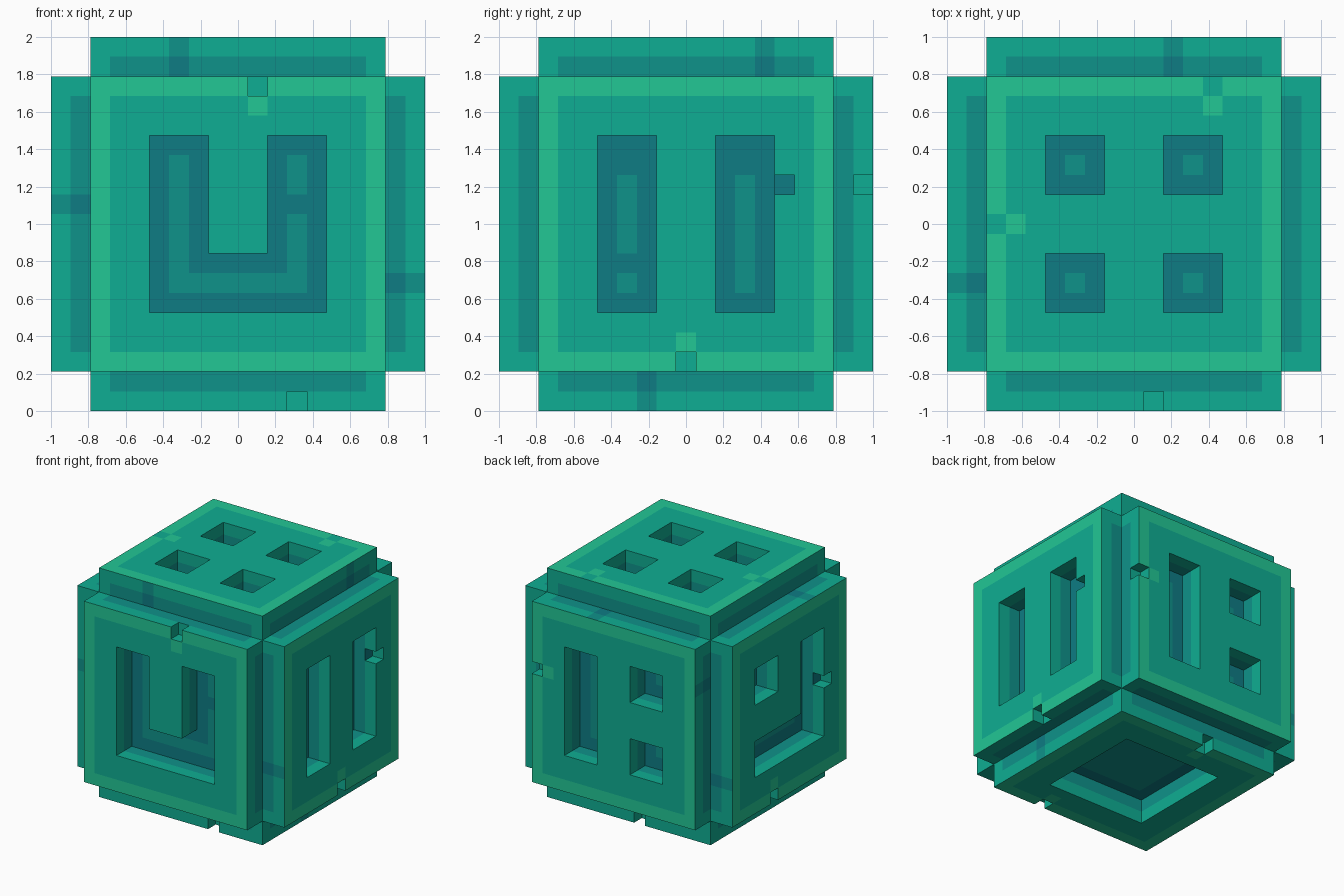
import bpy
import bmesh
from mathutils import Matrix, Vector

cube = bpy.data.objects.get("Cube")
if cube:
    bpy.data.objects.remove(cube, do_unlink=True)

UNIT = 2 / 19            # the cube is 19 units wide
EDGE = 7                 # outermost cell of a 15 x 15 panel
LIGHT, TEAL, MID, DARK = range(4)


def linear(c):
    return c / 12.92 if c <= 0.04045 else ((c + 0.055) / 1.055) ** 2.4


def make_material(name, hex_colour):
    rgb = [linear(int(hex_colour[i:i + 2], 16) / 255) for i in (0, 2, 4)]
    mat = bpy.data.materials.new(name)
    mat.use_nodes = True
    mat.diffuse_color = (*rgb, 1)
    bsdf = mat.node_tree.nodes["Principled BSDF"]
    bsdf.inputs["Base Color"].default_value = (*rgb, 1)
    bsdf.inputs["Roughness"].default_value = 0.8
    return mat


MATERIALS = [make_material("light_green", "22c795"),
             make_material("teal", "0fae93"),
             make_material("mid_teal", "0f928a"),
             make_material("dark_teal", "0e7c84")]


def block(u0, u1, v0, v1):
    """All cells in a rectangle, ends included."""
    return {(u, v) for u in range(u0, u1 + 1) for v in range(v0, v1 + 1)}


def inward(cell):
    """The neighbour one step away from the panel edge."""
    return tuple(c - (c > 0) + (c < 0) if abs(c) == EDGE else c for c in cell)


def make_panel(name, u_axis, v_axis, hole, notches=(), nicks=(),
               worn=(), spots=(), gaps=()):
    """Raised panel with a recessed hole, edge notches and painted wear."""
    bm = bmesh.new()
    worn_light = {inward(c) for c in (*notches, *worn)}

    def height(u, v):
        if max(abs(u), abs(v)) > EDGE or (u, v) in hole:
            return 0
        return 1 if (u, v) in notches or (u, v) in nicks else 2

    def top_colour(u, v):
        h = height(u, v)
        if h == 2:
            if (u, v) in worn:
                return TEAL
            rim = max(abs(u), abs(v)) == EDGE
            return LIGHT if rim or (u, v) in worn_light else TEAL
        if h == 1:
            return DARK if (u, v) in nicks else TEAL
        inner = block(u - 1, u + 1, v - 1, v + 1) <= hole
        return MID if inner and (u, v) not in gaps else DARK

    def add_face(points, colour):
        face = bm.faces.new([bm.verts.new(p) for p in points])
        face.material_index = colour

    for u, v in sorted(block(-EDGE, EDGE, -EDGE, EDGE)):
        h = height(u, v)
        corners = [(u - .5, v - .5), (u + .5, v - .5),
                   (u + .5, v + .5), (u - .5, v + .5)]
        add_face([(*c, h) for c in corners], top_colour(u, v))
        # Walls down to each lower neighbour, one unit at a time
        for i, (du, dv) in enumerate([(0, -1), (1, 0), (0, 1), (-1, 0)]):
            a, b = corners[i], corners[(i + 1) % 4]
            outside = max(abs(u + du), abs(v + dv)) > EDGE
            for level in range(height(u + du, v + dv), h):
                colour = TEAL if level else MID
                if outside and abs(u) == abs(v):
                    colour = TEAL
                if outside and (u, v) in spots:
                    colour = MID if level else DARK
                add_face([(*a, level), (*a, level + 1),
                          (*b, level + 1), (*b, level)][::-1], colour)

    # Weld the cells and merge flat areas of one colour
    bmesh.ops.remove_doubles(bm, verts=bm.verts, dist=0.001)
    bmesh.ops.dissolve_limit(bm, angle_limit=0.01, verts=bm.verts,
                             edges=bm.edges, delimit={'MATERIAL'})

    # Stand the panel on its side of the cube
    u_axis, v_axis = Vector(u_axis), Vector(v_axis)
    normal = u_axis.cross(v_axis)
    turn = Matrix((u_axis, v_axis, normal)).transposed().to_4x4()
    place = (Matrix.Translation((0, 0, 1)) @ turn @ Matrix.Scale(UNIT, 4)
             @ Matrix.Translation((0, 0, EDGE + .5)))
    bmesh.ops.transform(bm, matrix=place, verts=bm.verts)

    mesh = bpy.data.meshes.new(name)
    bm.to_mesh(mesh)
    bm.free()
    for mat in MATERIALS:
        mesh.materials.append(mat)
    obj = bpy.data.objects.new(name, mesh)
    bpy.context.collection.objects.link(obj)
    return obj


# Recess shapes
left_bar, right_bar = block(-4, -2, -4, 4), block(2, 4, -4, 4)
bottom_bar = block(-4, 4, -4, -2)
upper_left, upper_right = block(-4, -2, 2, 4), block(2, 4, 2, 4)
lower_left, lower_right = block(-4, -2, -4, -2), block(2, 4, -4, -2)

X, Y, Z = (1, 0, 0), (0, 1, 0), (0, 0, 1)
NEG_X, NEG_Y = (-1, 0, 0), (0, -1, 0)

make_panel("front_panel", X, Z, left_bar | right_bar | bottom_bar,
           notches=[(1, 7)], gaps=[(3, 1)])
make_panel("side_panel_pos_x", Y, Z, left_bar | right_bar,
           notches=[(0, -7)], nicks=[(5, 2)], spots=[(-7, -3)],
           gaps=[(-3, 3), (-3, -2), (3, 3)])
make_panel("back_panel", NEG_X, Z, left_bar | upper_right | lower_right,
           notches=[(-7, 2)], spots=[(-2, 7), (7, 4)])
make_panel("side_panel_neg_x", NEG_Y, Z, upper_left | right_bar | bottom_bar,
           notches=[(-2, -7)], nicks=[(5, 0)],
           spots=[(7, 1), (3, 7), (-7, -4)])
make_panel("top_panel", X, Y,
           upper_left | upper_right | lower_left | lower_right,
           worn=[(4, 7), (-7, 0)], spots=[(-3, -7), (7, 4)])
make_panel("bottom_panel", X, NEG_Y, block(-4, 4, -4, 4),
           notches=[(3, 7), (-1, -7)], spots=[(7, 2)])
